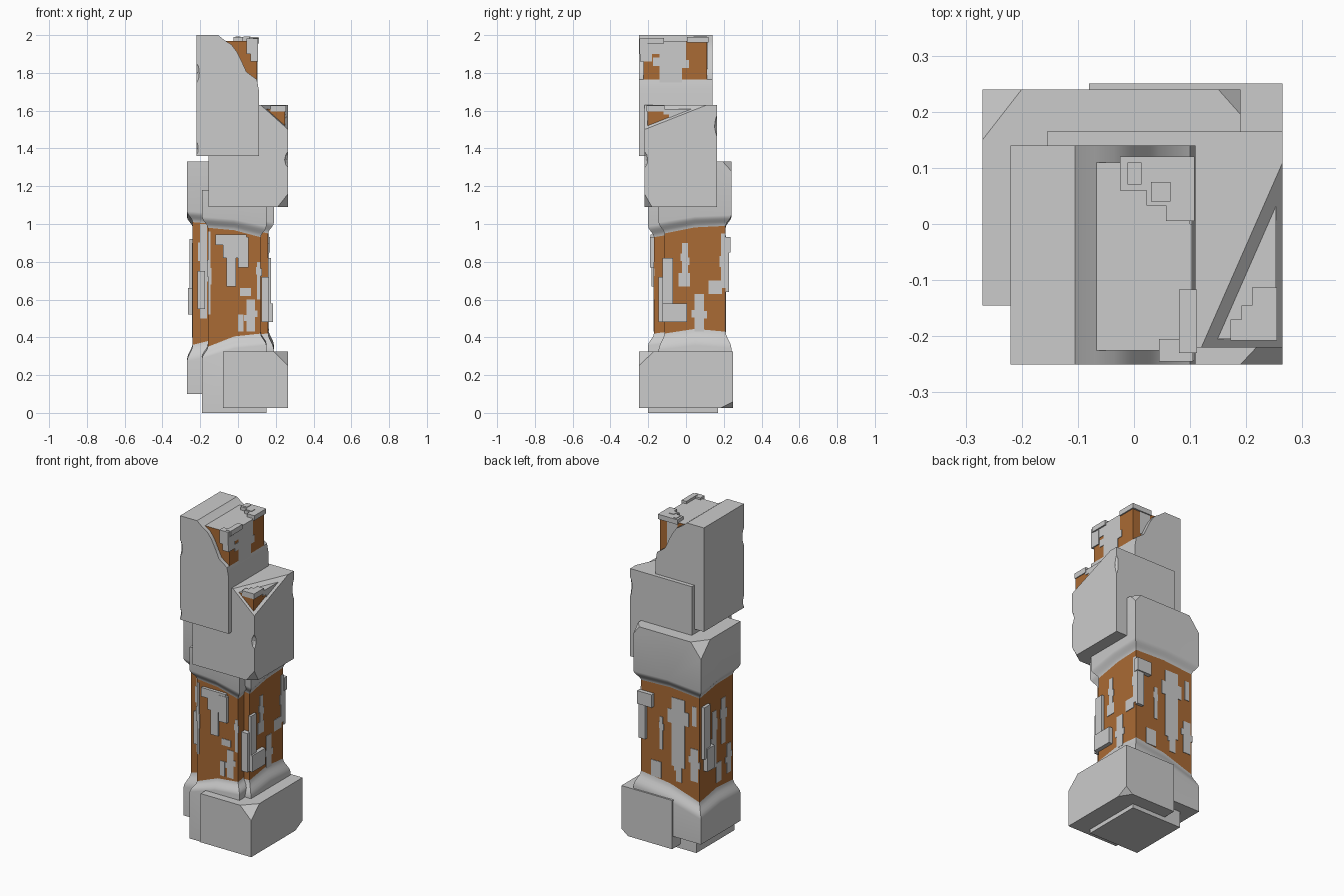
import bpy, bmesh, math, random
from mathutils import Vector

random.seed(4)
old = bpy.data.objects.get("Cube")
if old:
    bpy.data.objects.remove(old, do_unlink=True)


def material(name, rgb):
    m = bpy.data.materials.new(name)
    m.use_nodes = True
    m.diffuse_color = (*rgb, 1)
    m.node_tree.nodes["Principled BSDF"].inputs["Base Color"].default_value = (*rgb, 1)
    return m


STONE = material("pale stone", (0.6, 0.6, 0.6))
RUST = material("rust orange", (0.40, 0.145, 0.035))


def finish(name, bm, mats=(STONE,), smooth=True):
    bmesh.ops.recalc_face_normals(bm, faces=bm.faces)
    me = bpy.data.meshes.new(name)
    bm.to_mesh(me)
    bm.free()
    ob = bpy.data.objects.new(name, me)
    bpy.context.collection.objects.link(ob)
    for m in mats:
        me.materials.append(m)
    if smooth:
        bpy.ops.object.select_all(action='DESELECT')
        ob.select_set(True)
        bpy.context.view_layer.objects.active = ob
        bpy.ops.object.shade_smooth_by_angle(angle=math.radians(32))
    return ob


def add_box(bm, x0, x1, y0, y1, z0, z1):
    verts = bmesh.ops.create_cube(bm, size=1)["verts"]
    for v in verts:
        v.co = ((x0 + x1) / 2 + v.co.x * (x1 - x0),
                (y0 + y1) / 2 + v.co.y * (y1 - y0),
                (z0 + z1) / 2 + v.co.z * (z1 - z0))


def chop(bm, a, b, c):
    """Slice off the corner outside the plane through three points."""
    a, b, c = Vector(a), Vector(b), Vector(c)
    n = (b - a).cross(c - a).normalized()
    mid = sum((v.co for v in bm.verts), Vector()) / len(bm.verts)
    if n.dot(mid - a) > 0:
        n = -n
    cut = bmesh.ops.bisect_plane(bm, geom=bm.verts[:] + bm.edges[:] + bm.faces[:],
                                 plane_co=a, plane_no=n, clear_outer=True)
    edges = [e for e in cut["geom_cut"] if isinstance(e, bmesh.types.BMEdge)]
    bmesh.ops.holes_fill(bm, edges=edges, sides=0)


def notch(ob, at, size):
    """Bite a rounded nick out of an edge."""
    bm = bmesh.new()
    bmesh.ops.create_icosphere(bm, subdivisions=2, radius=1)
    for v in bm.verts:
        v.co = [v.co[i] * size[i] + at[i] for i in range(3)]
    cutter = finish("nick_cutter", bm, smooth=False)
    cutter.hide_render = True
    mod = ob.modifiers.new("nick", 'BOOLEAN')
    mod.operation, mod.object, mod.solver = 'DIFFERENCE', cutter, 'EXACT'
    bpy.context.view_layer.objects.active = ob
    bpy.ops.object.modifier_apply(modifier=mod.name)
    bpy.data.objects.remove(cutter, do_unlink=True)


def flared_block(name, x0, x1, y0, y1, z_end, z_full, heights, inset=0.03, chips=()):
    """Block that narrows smoothly to the shaft; heights are for four corners."""
    xm, ym = (x0 + x1) / 2, (y0 + y1) / 2
    plan = [(x0, y0), (xm, y0), (x1, y0), (x1, ym), (x1, y1), (xm, y1), (x0, y1), (x0, ym)]
    arch = 0.02 if z_end < z_full else 0.012
    tops = []
    for i in range(4):
        tops += [heights[i], (heights[i] + heights[(i + 1) % 4]) / 2 + arch]
    bm = bmesh.new()
    rings = [[bm.verts.new((x, y, z_end)) for x, y in plan]]
    for k in range(7):
        t = k / 6
        d = inset * t * t * (3 - 2 * t)
        ring = []
        for (x, y), top in zip(plan, tops):
            sx, sy = (x > xm) - (x < xm), (y > ym) - (y < ym)
            start = top + (z_full - sum(heights) / 4)
            ring.append(bm.verts.new((x - sx * d, y - sy * d, start + (top - start) * t)))
        rings.append(ring)
    for r, s in zip(rings, rings[1:]):
        for i in range(8):
            j = (i + 1) % 8
            bm.faces.new((r[i], r[j], s[j], s[i]))
    bm.faces.new(rings[0])
    bm.faces.new(rings[-1])
    for c in chips:
        chop(bm, *c)
    return finish(name, bm)


def slab(name, dims, mats=(STONE,), chips=()):
    bm = bmesh.new()
    add_box(bm, *dims)
    for c in chips:
        chop(bm, *c)
    return finish(name, bm, mats, smooth=False)


def wall_patches(name, axis, wall, sign, flush, raised=()):
    """Plaster remains on a wall: (u0, u1, z0, z1) rectangles with ragged steps."""
    bm = bmesh.new()

    def plate(u0, u1, z0, z1, t):
        a, b = sorted((wall - sign * 0.002, wall + sign * t))
        add_box(bm, *((a, b, u0, u1) if axis == "x" else (u0, u1, a, b)), z0, z1)

    for u0, u1, z0, z1 in flush:
        plate(u0, u1, z0, z1, 0.003)
        w, h = u1 - u0, z1 - z0
        if h > 0.15:
            for side in (-1, 1):
                s = side * w * 0.3
                zc = z0 + h * random.uniform(0.3, 0.7)
                plate(u0 + s, u1 + s, zc, zc + h * 0.2, 0.003)
    for u0, u1, z0, z1, t in raised:
        plate(u0, u1, z0, z1, t)
    return finish(name, bm, smooth=False)


# Two interlocked columns: flared ends and a bare shaft
A = (-0.19, 0.15, -0.2, 0.17)
B = (-0.27, 0.19, -0.145, 0.24)
flared_block("inner_column_base", *A, 0, 0.33, (0.35, 0.42, 0.42, 0.38))
flared_block("inner_column_head", *A, 1.18, 1.02, (0.98, 0.93, 0.96, 0.98))
flared_block("outer_column_base", *B, 0.1, 0.30, (0.36, 0.42, 0.43, 0.34))
flared_block("outer_column_head", *B, 1.33, 1.04, (1.01, 0.95, 0.99, 0.98), chips=[
    ((-0.2, 0.24, 1.33), (-0.27, 0.15, 1.33), (-0.27, 0.24, 1.24)),
    ((0.15, 0.24, 1.33), (0.19, 0.195, 1.33), (0.19, 0.24, 1.28))])
for label, (x0, x1, y0, y1) in (("inner_shaft", A), ("outer_shaft", B)):
    slab(label, (x0 + 0.03, x1 - 0.03, y0 + 0.03, y1 - 0.03, 0.2, 1.12), (RUST,))

# Foot block with a broken top corner
slab("foot_block", (-0.08, 0.265, -0.25, 0.25, 0.025, 0.325), chips=[
    ((0.19, -0.25, 0.325), (0.265, -0.17, 0.325), (0.265, -0.25, 0.25)),
    ((0.22, 0.25, 0.025), (0.265, 0.18, 0.025), (0.265, 0.25, 0.06))])

# Middle block, sheared at the front corner to show its core
middle = slab("middle_block", (-0.155, 0.265, -0.22, 0.165, 1.09, 1.63), chips=[
    ((0.12, -0.22, 1.63), (0.265, 0.11, 1.63), (0.265, -0.22, 1.5)),
    ((0.21, -0.22, 1.09), (0.265, -0.18, 1.09), (0.265, -0.22, 1.16))])
notch(middle, (0.275, -0.23, 1.34), (0.03, 0.03, 0.05))
notch(middle, (0.285, 0.185, 1.52), (0.04, 0.04, 0.09))

# Top block: side profile with a worn scoop, extruded through its depth
profile = [(-0.22, 1.36), (0.11, 1.36), (0.11, 1.71), (0.1, 1.765), (0.045, 1.805),
           (0.02, 1.86), (-0.005, 1.91), (-0.035, 1.95), (-0.07, 1.972), (-0.105, 2.0), (-0.22, 2.0)]
bm = bmesh.new()
face = bm.faces.new([bm.verts.new((x, -0.25, z)) for x, z in profile])
new = bmesh.ops.extrude_face_region(bm, geom=[face])["geom"]
bmesh.ops.translate(bm, vec=(0, 0.39, 0), verts=[v for v in new if isinstance(v, bmesh.types.BMVert)])
top = finish("top_block", bm)
notch(top, (-0.235, -0.265, 1.8), (0.035, 0.035, 0.07))
notch(top, (-0.235, -0.265, 1.4), (0.03, 0.03, 0.05))


# Exposed cores: rust sides under a stone lid
def core(name, dims):
    ob = slab(name, dims, (RUST, STONE))
    for p in ob.data.polygons:
        p.material_index = int(p.normal.z > 0.5)


core("top_core", (-0.1, 0.1, -0.225, 0.11, 1.5, 1.97))
core("middle_core", (0.02, 0.25, -0.205, 0.1, 1.3, 1.61))
wall_patches("top_core_side_plaster", "x", 0.1, 1,
             [(-0.14, -0.02, 1.75, 1.97), (-0.22, -0.14, 1.9, 1.97), (-0.02, 0.0, 1.86, 1.97)])
wall_patches("top_core_back_plaster", "y", 0.11, 1, [(-0.02, 0.05, 1.82, 1.97)])
wall_patches("middle_core_plaster", "x", 0.25, 1, [(-0.09, 0.06, 1.52, 1.61), (-0.12, -0.08, 1.58, 1.61)])

# Stepped plates resting on the cores
bm = bmesh.new()
for d in ((-0.025, 0.108, 0.06, 0.12, 1.96, 1.99), (0.022, 0.108, 0.033, 0.07, 1.96, 1.99),
          (0.057, 0.108, 0.005, 0.04, 1.96, 1.99), (-0.012, 0.013, 0.07, 0.11, 1.98, 1.993),
          (0.03, 0.065, 0.04, 0.075, 1.98, 1.993),
          (0.08, 0.112, -0.23, -0.117, 1.955, 1.985), (0.045, 0.105, -0.245, -0.205, 1.9, 1.982),
          (0.065, 0.107, -0.243, -0.18, 1.86, 1.95)):
    add_box(bm, *d)
finish("top_core_plates", bm, smooth=False)
bm = bmesh.new()
for d in ((0.21, 0.255, -0.208, -0.113, 1.595, 1.628), (0.172, 0.255, -0.208, -0.17, 1.595, 1.628),
          (0.192, 0.255, -0.2, -0.145, 1.595, 1.628)):
    add_box(bm, *d)
finish("middle_core_plates", bm, smooth=False)

# Plaster remains on the shaft walls
wall_patches("front_plaster", "y", -0.17, -1,
             [(-0.16, -0.145, 0.52, 0.96), (0.045, 0.09, 0.43, 0.6), (0.01, 0.07, 0.62, 0.66),
              (0.1, 0.12, 0.6, 0.8), (0.0, 0.03, 0.43, 0.52)],
             [(-0.12, 0.045, 0.89, 0.945, 0.018), (-0.06, -0.01, 0.67, 0.89, 0.012),
              (0.0, 0.055, 0.77, 0.93, 0.02), (-0.08, 0.0, 0.82, 0.9, 0.015)])
wall_patches("recessed_front_plaster", "y", -0.115, -1, [(-0.2, -0.165, 0.5, 1.0)],
             [(-0.215, -0.175, 0.55, 0.75, 0.012), (0.125, 0.165, 0.48, 0.72, 0.03)])
wall_patches("left_plaster", "x", 0.16, 1,
             [(-0.02, 0.01, 0.7, 0.9), (-0.04, 0.02, 0.67, 0.74), (0.045, 0.095, 0.43, 0.63),
              (0.12, 0.19, 0.63, 0.7), (0.185, 0.21, 0.66, 0.95)],
             [(-0.125, -0.07, 0.56, 0.82, 0.015), (-0.125, 0.005, 0.48, 0.58, 0.025)])
wall_patches("back_plaster", "y", 0.21, 1,
             [(-0.14, -0.05, 0.52, 0.94), (-0.12, -0.08, 0.43, 0.6), (0.02, 0.09, 0.42, 0.52),
              (-0.23, -0.18, 0.46, 0.66), (-0.22, -0.19, 0.8, 0.92), (0.01, 0.03, 0.6, 0.8)],
             [(0.07, 0.17, 0.85, 0.93, 0.025), (0.12, 0.165, 0.64, 0.88, 0.018)])
wall_patches("right_plaster", "x", -0.24, -1,
             [(0.05, 0.09, 0.5, 0.85), (-0.04, 0.0, 0.62, 0.9), (-0.09, -0.05, 0.42, 0.6),
              (0.0, 0.05, 0.4, 0.52)],
             [(0.13, 0.19, 0.6, 0.92, 0.018), (0.1, 0.17, 0.52, 0.66, 0.026)])
